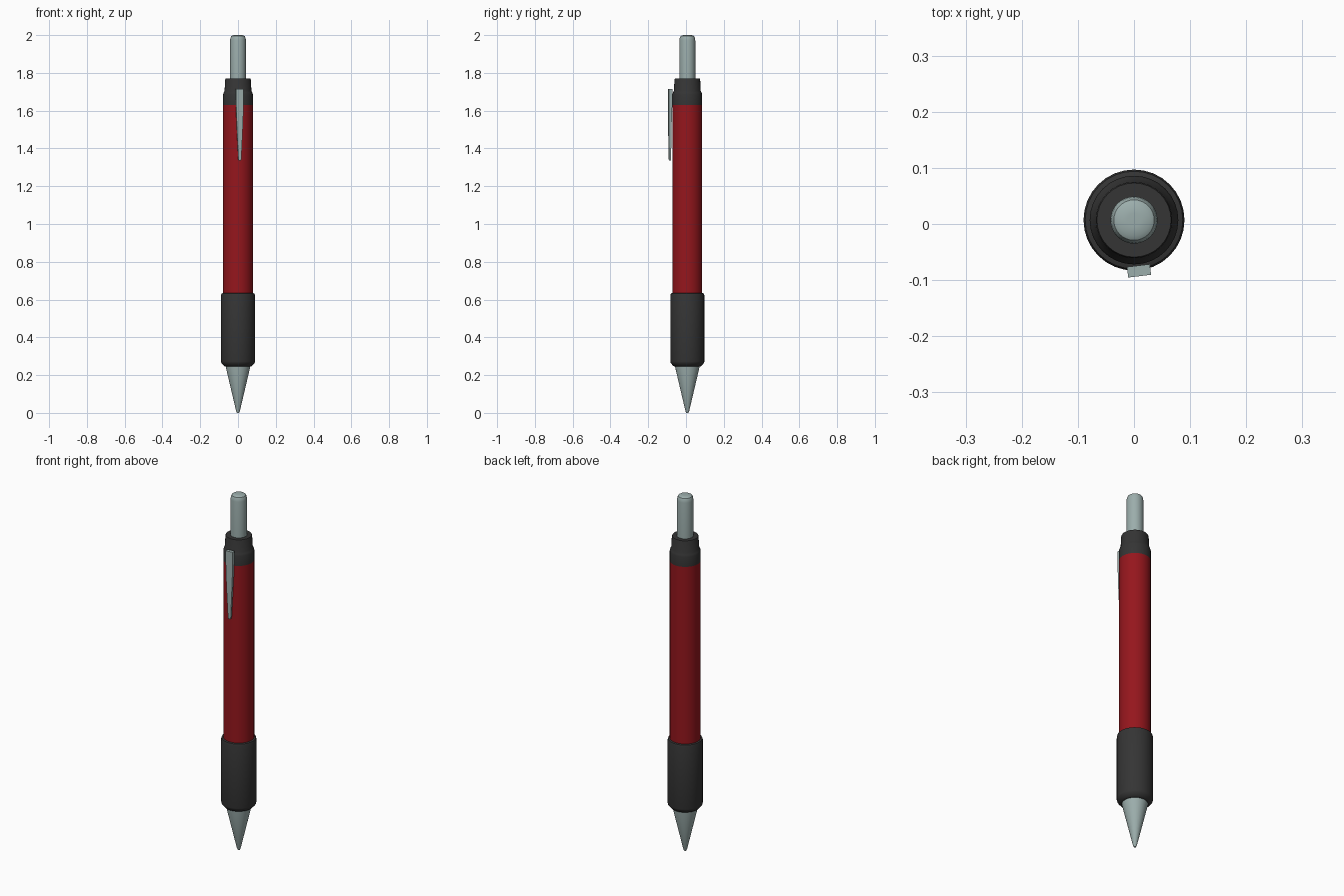
import bpy, bmesh, math
from mathutils import Matrix, Vector

if "Cube" in bpy.data.objects:
    bpy.data.objects.remove(bpy.data.objects["Cube"])

CY = 0.007  # body axis sits slightly behind centre because of the clip


def material(name, rgb):
    m = bpy.data.materials.new(name)
    m.diffuse_color = (*rgb, 1)
    m.use_nodes = True
    m.node_tree.nodes["Principled BSDF"].inputs["Base Color"].default_value = m.diffuse_color
    return m


METAL = material("metal", (0.33, 0.42, 0.41))
RUBBER = material("rubber", (0.035, 0.035, 0.035))
RED = material("red", (0.3, 0.008, 0.012))


def finish(name, bm, mat, smooth=True):
    bmesh.ops.recalc_face_normals(bm, faces=bm.faces)
    me = bpy.data.meshes.new(name)
    bm.to_mesh(me)
    bm.free()
    ob = bpy.data.objects.new(name, me)
    bpy.context.collection.objects.link(ob)
    me.materials.append(mat)
    if smooth:
        bpy.ops.object.select_all(action='DESELECT')
        ob.select_set(True)
        bpy.context.view_layer.objects.active = ob
        bpy.ops.object.shade_smooth_by_angle(angle=math.radians(30))
    return ob


def lathe(name, profile, mat, n=32):
    """Revolve (radius, z) points round the pen axis and cap both ends."""
    bm = bmesh.new()
    rings = [[bm.verts.new((r * math.cos(math.tau * i / n),
                            CY + r * math.sin(math.tau * i / n), z))
              for i in range(n)] for r, z in profile]
    for a, b in zip(rings, rings[1:]):
        for i in range(n):
            j = (i + 1) % n
            bm.faces.new((a[i], a[j], b[j], b[i]))
    bm.faces.new(rings[0])
    bm.faces.new(rings[-1])
    return finish(name, bm, mat)


# Turned parts, bottom to top
lathe("writing_tip", [(0.006, 0), (0.01, 0.01), (0.064, 0.24), (0.064, 0.25)], METAL)
lathe("grip", [(0.066, 0.245), (0.074, 0.248), (0.088, 0.264), (0.09, 0.272),
               (0.09, 0.622), (0.087, 0.632), (0.078, 0.635)], RUBBER)
lathe("barrel", [(0.079, 0.63), (0.079, 1.63)], RED)
lathe("collar", [(0.079, 1.63), (0.079, 1.685), (0.076, 1.695), (0.071, 1.705),
                 (0.068, 1.765), (0.066, 1.77)], RUBBER)
lathe("push_button", [(0.042, 1.765), (0.042, 1.972), (0.040, 1.985),
                      (0.036, 1.994), (0.028, 1.999), (0.012, 2.0)], METAL)

# Pocket clip: tapering bar, stations of (z, half width, front, back) depth
bm = bmesh.new()
rot = Matrix.Rotation(math.radians(7), 4, 'Z')
rings = []
for z, w, front, back in [(1.335, 0.006, -0.006, 0.004), (1.345, 0.008, -0.007, 0.004),
                          (1.52, 0.016, -0.009, 0.006), (1.62, 0.0195, -0.009, 0.009),
                          (1.715, 0.0205, -0.009, 0.010)]:
    rings.append([bm.verts.new(rot @ Vector((x, y, 0)) + Vector((0.009, -0.084, z)))
                  for x, y in ((-w, front), (w, front), (w, back), (-w, back))])
for a, b in zip(rings, rings[1:]):
    for i in range(4):
        j = (i + 1) % 4
        bm.faces.new((a[i], a[j], b[j], b[i]))
bm.faces.new(rings[0])
bm.faces.new(rings[-1])
finish("pocket_clip", bm, METAL)
